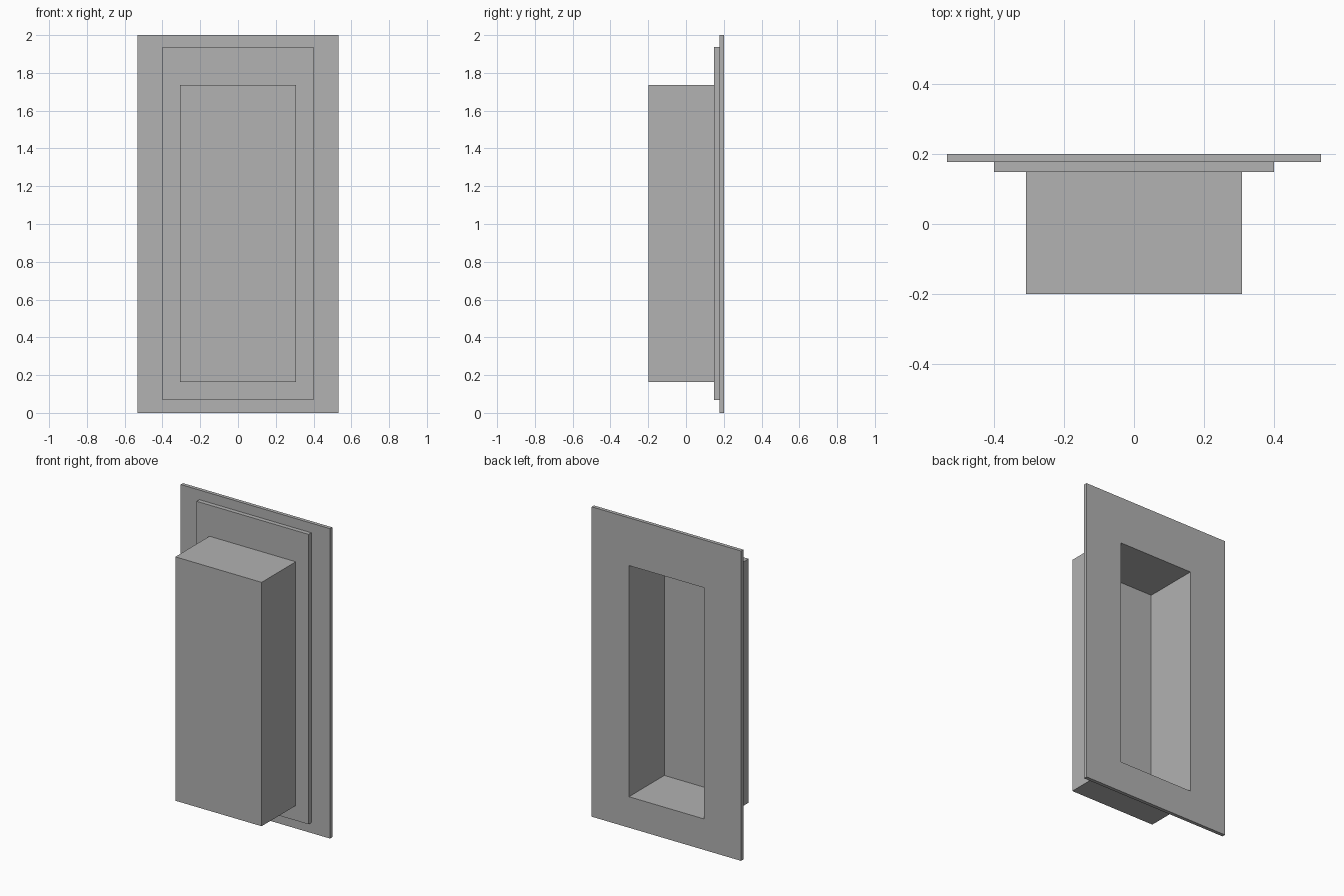
import bpy
import bmesh

cube = bpy.data.objects.get("Cube")
if cube:
    bpy.data.objects.remove(cube, do_unlink=True)

# Single plain grey finish
GREY = (0.445, 0.445, 0.445, 1.0)
grey = bpy.data.materials.new("plain_grey")
grey.use_nodes = True
grey.diffuse_color = GREY
grey.node_tree.nodes["Principled BSDF"].inputs["Base Color"].default_value = GREY

# Rectangular outlines: half width, bottom, top
POCKET = (0.267, 0.20, 1.692)
BOX = (0.308, 0.163, 1.737)
STEP = (0.40, 0.067, 1.938)
FLANGE = (0.533, 0.0, 2.0)

# Depths, from the box front to the flange back
BOX_FRONT, POCKET_FLOOR, STEP_FRONT, FLANGE_FRONT, BACK = -0.199, -0.16, 0.149, 0.177, 0.2

# Outlines in order over the outside, around the flange and into the pocket
SECTIONS = [
    (BOX, BOX_FRONT), (BOX, STEP_FRONT),
    (STEP, STEP_FRONT), (STEP, FLANGE_FRONT),
    (FLANGE, FLANGE_FRONT), (FLANGE, BACK),
    (POCKET, BACK), (POCKET, POCKET_FLOOR),
]


def add_loop(bm, outline, y):
    half, low, high = outline
    corners = [(-half, low), (half, low), (half, high), (-half, high)]
    return [bm.verts.new((x, y, z)) for x, z in corners]


# Recessed box with stepped flange, lofted as one closed shell
bm = bmesh.new()
loops = [add_loop(bm, outline, y) for outline, y in SECTIONS]
for a, b in zip(loops, loops[1:]):
    for i in range(4):
        j = (i + 1) % 4
        bm.faces.new((a[i], a[j], b[j], b[i]))
bm.faces.new(loops[0])    # box front
bm.faces.new(loops[-1])   # pocket floor
bmesh.ops.recalc_face_normals(bm, faces=bm.faces)

mesh = bpy.data.meshes.new("recessed_box_with_flange")
bm.to_mesh(mesh)
bm.free()
mesh.materials.append(grey)
box = bpy.data.objects.new("recessed_box_with_flange", mesh)
bpy.context.collection.objects.link(box)
